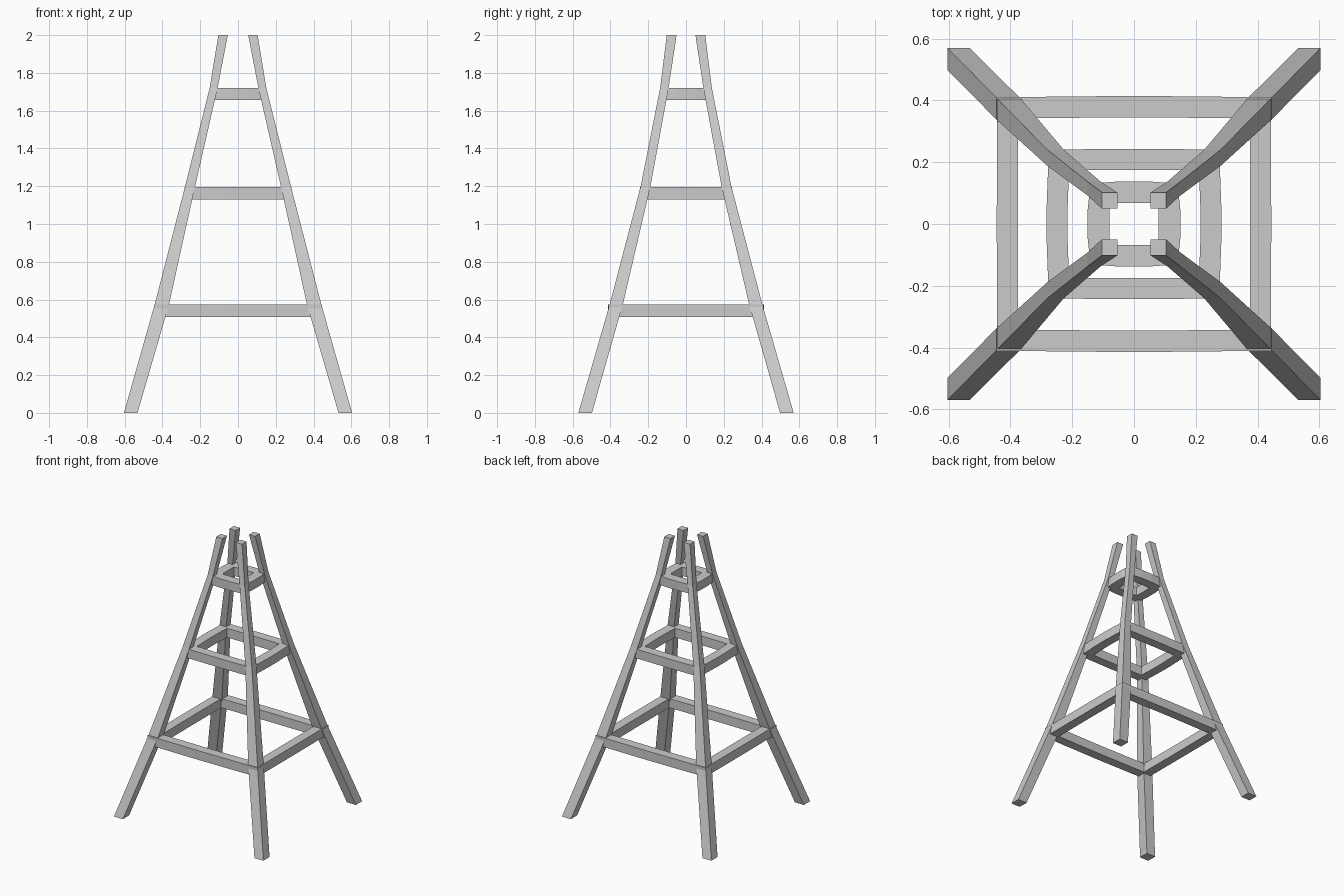
import bpy

if "Cube" in bpy.data.objects:
    bpy.data.objects.remove(bpy.data.objects["Cube"])


def mesh_object(name, verts, faces):
    mesh = bpy.data.meshes.new(name)
    mesh.from_pydata(verts, [], faces)
    mesh.update()
    obj = bpy.data.objects.new(name, mesh)
    bpy.context.collection.objects.link(obj)
    return obj


def loft(name, rings, flip):
    # four-sided skin through a list of rings, capped at both ends
    verts = [v for ring in rings for v in ring]
    faces = [(3, 2, 1, 0), tuple(range(len(verts) - 4, len(verts)))]
    for r in range(len(rings) - 1):
        for i in range(4):
            a, b = r * 4 + i, r * 4 + (i + 1) % 4
            faces.append((a, b, b + 4, a + 4))
    if flip:
        faces = [f[::-1] for f in faces]
    return mesh_object(name, verts, faces)


# Leg stations: z, inner x, outer x, inner y, outer y
LEG = [(0, .532, .604, .498, .57),
       (.575, .365, .441, .334, .404),
       (1.2, .227, .28, .188, .24),
       (1.72, .108, .15, .092, .137),
       (2, .054, .104, .05, .102)]

# Four splayed legs
for sx, xname in ((-1, "left"), (1, "right")):
    for sy, yname in ((-1, "front"), (1, "back")):
        rings = [[(sx * a, sy * c, z), (sx * b, sy * c, z),
                  (sx * b, sy * d, z), (sx * a, sy * d, z)]
                 for z, a, b, c, d in LEG]
        loft(f"{yname}_{xname}_leg", rings, sx * sy < 0)


def rail(name, half, inner, outer, bow, z0, z1, side, along_x):
    # slightly bowed bar; ends sit a little closer to the middle axis
    rings = []
    for t, o in ((-half, -bow), (-.045, 0), (.045, 0), (half, -bow)):
        ring = [(inner + o, z0), (outer + o, z0), (outer + o, z1), (inner + o, z1)]
        rings.append([(t, side * p, z) if along_x else (side * p, t, z)
                      for p, z in ring])
    loft(name, rings, (side < 0) == along_x)


# Rail tiers: name, z0, z1, (half, inner, outer, bow) for front/back and for sides
TIERS = [("lower", .508, .575, (.445, .345, .414, .004), (.375, .376, .444, .001)),
         ("middle", 1.13, 1.197, (.24, .175, .243, .002), (.205, .215, .283, .006)),
         ("upper", 1.656, 1.721, (.122, .068, .138, .006), (.102, .08, .15, .006))]

for tier, z0, z1, fb, lr in TIERS:
    for side, n1, n2 in ((-1, "front", "left"), (1, "back", "right")):
        rail(f"{tier}_{n1}_rail", *fb, z0, z1, side, True)
        rail(f"{tier}_{n2}_rail", *lr, z0, z1, side, False)

# Make all normals point outward
import bmesh
for obj in bpy.context.collection.objects:
    bm = bmesh.new()
    bm.from_mesh(obj.data)
    bmesh.ops.recalc_face_normals(bm, faces=bm.faces)
    bm.to_mesh(obj.data)
    bm.free()
